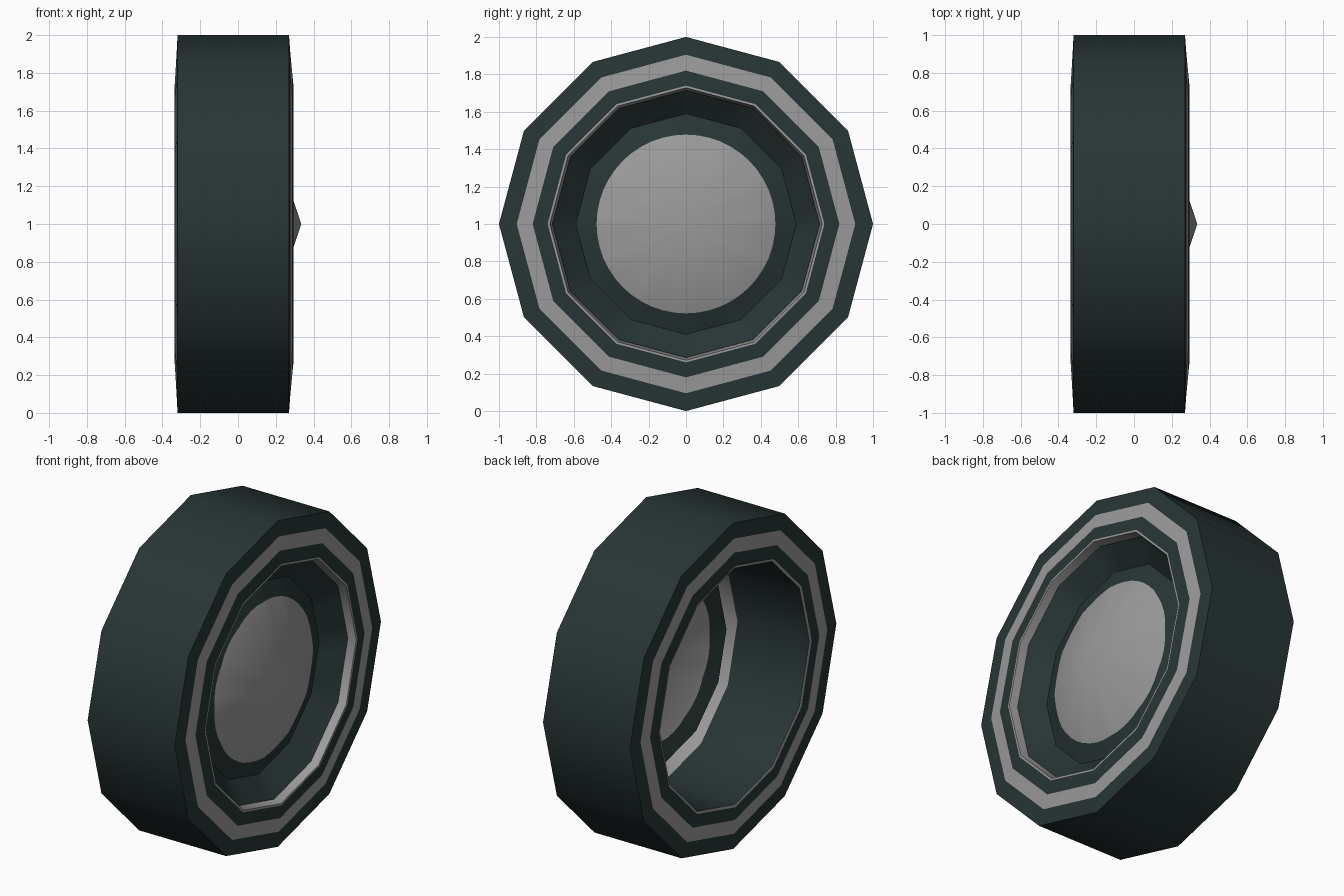
import bpy, bmesh, math

if "Cube" in bpy.data.objects:
    bpy.data.objects.remove(bpy.data.objects["Cube"])

def material(name, rgb):
    m = bpy.data.materials.new(name)
    m.diffuse_color = (*rgb, 1)
    m.use_nodes = True
    m.node_tree.nodes["Principled BSDF"].inputs["Base Color"].default_value = m.diffuse_color
    return m

MATS = [material("dark_rubber", (0.021, 0.036, 0.036)),
        material("grey_metal", (0.33, 0.33, 0.33))]
DARK, GREY = 0, 1
SIDES = 12
STEP = 2 * math.pi / SIDES

def flat_factor(a):
    """Radius of a 12-sided polygon of size 1 in direction a."""
    return math.cos(STEP / 2) / math.cos(a % STEP - STEP / 2)

def ring(bm, n, point):
    """n vertices round the x axis; point(angle) gives (x, radius)."""
    vs = []
    for i in range(n):
        a = 2 * math.pi * i / n
        x, r = point(a)
        vs.append(bm.verts.new((x, r * math.cos(a), 1 + r * math.sin(a))))
    return vs

def bridge(bm, a, b, colour):
    n = len(a)
    for i in range(n):
        j = (i + 1) % n
        bm.faces.new((a[i], a[j], b[j], b[i])).material_index = colour

def finish(bm, name, angle):
    bmesh.ops.recalc_face_normals(bm, faces=bm.faces)
    me = bpy.data.meshes.new(name)
    bm.to_mesh(me)
    bm.free()
    for m in MATS:
        me.materials.append(m)
    ob = bpy.data.objects.new(name, me)
    bpy.context.collection.objects.link(ob)
    bpy.ops.object.select_all(action='DESELECT')
    ob.select_set(True)
    bpy.context.view_layer.objects.active = ob
    bpy.ops.object.shade_smooth_by_angle(angle=math.radians(angle))

# tyre: closed profile of x, radius, colour of the strip to the next point
profile = [(-0.32, 1.0, DARK), (0.27, 1.0, DARK),
           (0.277, 0.905, GREY), (0.285, 0.82, DARK),
           (0.293, 0.74, GREY), (0.293, 0.728, GREY),
           (0.144, 0.705, DARK), (-0.33, 0.725, GREY),
           (-0.335, 0.74, DARK), (-0.33, 0.82, GREY), (-0.325, 0.905, DARK)]
bm = bmesh.new()
rings = [ring(bm, SIDES, lambda a, x=x, r=r: (x, r)) for x, r, c in profile]
for k, (x, r, c) in enumerate(profile):
    bridge(bm, rings[k], rings[(k + 1) % len(rings)], c)
finish(bm, "tyre", 40)

# hub: 12-sided shallow cone in a groove, with a round grey centre
TIP, SLOPE, N = 0.335, 0.333, 48
bm = bmesh.new()
outer = ring(bm, N, lambda a: (0.245, 0.715 * flat_factor(a)))
groove = ring(bm, N, lambda a: (TIP - SLOPE * 0.59, 0.59 * flat_factor(a)))
circle = ring(bm, N, lambda a: (TIP - SLOPE * 0.478 / flat_factor(a), 0.478))
bridge(bm, outer, groove, DARK)
bridge(bm, groove, circle, DARK)
tip = bm.verts.new((TIP, 0, 1))
for i in range(N):
    bm.faces.new((circle[i], circle[(i + 1) % N], tip)).material_index = GREY
finish(bm, "hub_cap", 40)
